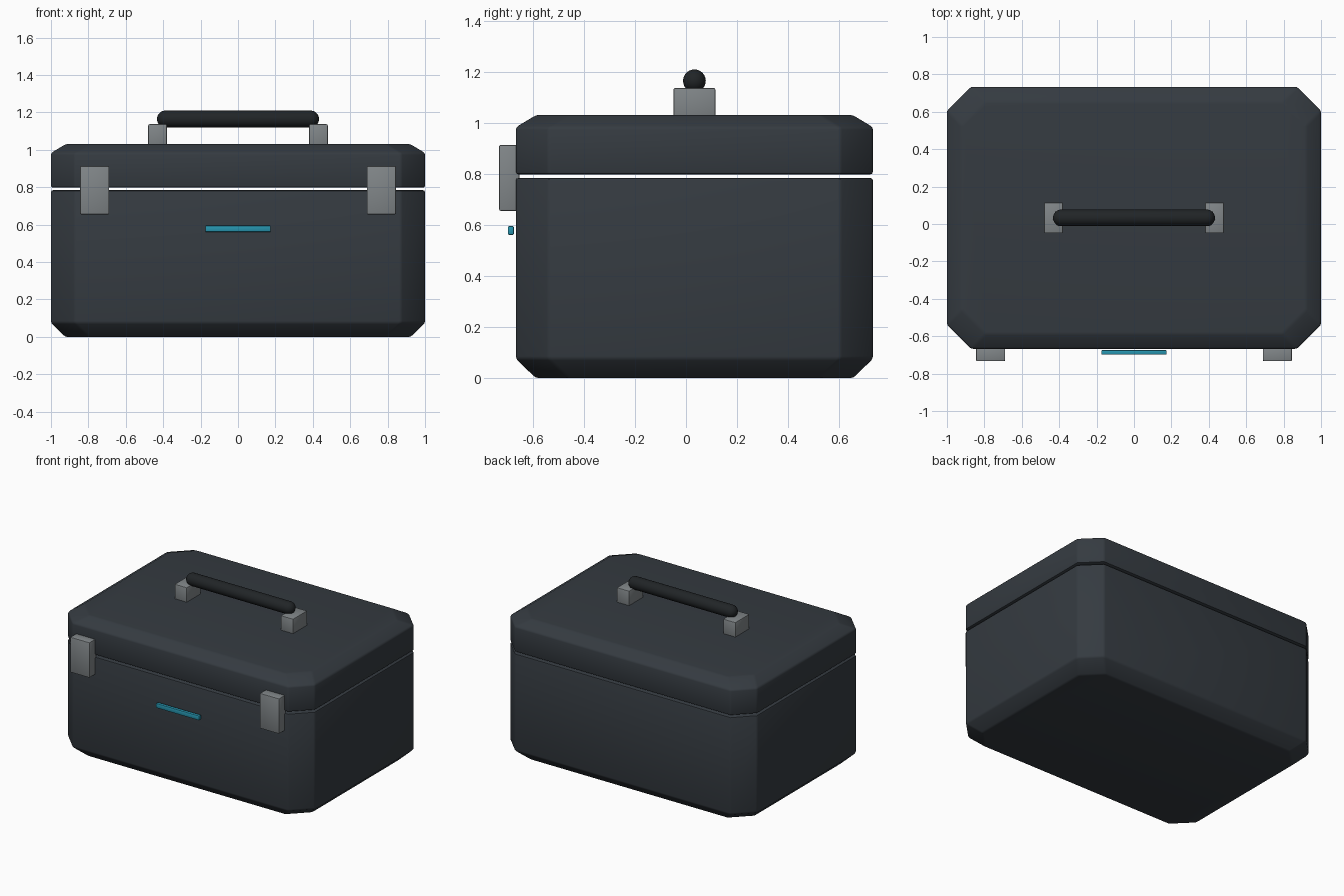
import bpy, bmesh, math
from mathutils import Matrix, Vector

if "Cube" in bpy.data.objects:
    bpy.data.objects.remove(bpy.data.objects["Cube"])

CY = 0.033  # depth centre of the case


def material(name, rgb):
    m = bpy.data.materials.new(name)
    m.diffuse_color = (*rgb, 1)
    m.use_nodes = True
    m.node_tree.nodes["Principled BSDF"].inputs["Base Color"].default_value = m.diffuse_color
    return m


shell = material("dark_shell", (0.035, 0.043, 0.052))
grip = material("black_grip", (0.015, 0.018, 0.02))
metal = material("grey_metal", (0.22, 0.24, 0.25))
accent = material("blue_accent", (0.02, 0.30, 0.43))


def finish(name, bm, mat, bevel=0.0, segments=2, angle=30):
    bmesh.ops.recalc_face_normals(bm, faces=bm.faces)
    mesh = bpy.data.meshes.new(name)
    bm.to_mesh(mesh)
    bm.free()
    mesh.materials.append(mat)
    ob = bpy.data.objects.new(name, mesh)
    bpy.context.collection.objects.link(ob)
    bpy.ops.object.select_all(action='DESELECT')
    ob.select_set(True)
    bpy.context.view_layer.objects.active = ob
    if bevel:
        mod = ob.modifiers.new("soft_edges", 'BEVEL')
        mod.width = bevel
        mod.segments = segments
        mod.limit_method = 'ANGLE'
        mod.angle_limit = math.radians(20)
        bpy.ops.object.modifier_apply(modifier=mod.name)
    bpy.ops.object.shade_smooth_by_angle(angle=math.radians(angle))
    return ob


def box(name, lo, hi, mat, bevel):
    lo, hi = Vector(lo), Vector(hi)
    bm = bmesh.new()
    bmesh.ops.create_cube(bm, size=1, matrix=Matrix.Translation((lo + hi) / 2)
                          @ Matrix.Diagonal((*(hi - lo), 1)))
    return finish(name, bm, mat, bevel)


def octagon_shell(name, rings):
    """Closed solid lofted through corner-cut rectangles (z, inset)."""
    bm = bmesh.new()
    loops = []
    for z, inset in rings:
        x, y, c = 1 - inset, 0.7 - inset, 0.128
        pts = [(x, y - c), (x - c, y), (c - x, y), (-x, y - c),
               (-x, c - y), (c - x, -y), (x - c, -y), (x, c - y)]
        loops.append([bm.verts.new((px, py + CY, z)) for px, py in pts])
    for a, b in zip(loops, loops[1:]):
        for i in range(8):
            j = (i + 1) % 8
            bm.faces.new((a[i], a[j], b[j], b[i]))
    bm.faces.new(loops[0])
    bm.faces.new(loops[-1])
    return finish(name, bm, shell, 0.01)


# case body and lid, with a thin open seam between them
octagon_shell("case_body", [(0, 0.077), (0.075, 0), (0.784, 0)])
octagon_shell("case_lid", [(0.798, 0), (0.983, 0), (1.031, 0.08)])

# front latches and handle posts, mirrored left and right
for side, s in (("left", -1), ("right", 1)):
    x = s * 0.767
    box(f"latch_{side}", (x - 0.078, -0.733, 0.655), (x + 0.078, -0.653, 0.913), metal, 0.006)
    x = s * 0.43
    box(f"handle_post_{side}", (x - 0.05, CY - 0.082, 1.01), (x + 0.05, CY + 0.082, 1.137), metal, 0.006)

# blue accent strip
box("accent_strip", (-0.175, -0.699, 0.561), (0.175, -0.675, 0.595), accent, 0.005)

# rounded handle bar: a sphere split apart into a capsule along x
r, half = 0.045, 0.433
bm = bmesh.new()
bmesh.ops.create_uvsphere(bm, u_segments=24, v_segments=13, radius=r)
for v in bm.verts:
    v.co.z += math.copysign(half - r, v.co.z)
bmesh.ops.transform(bm, verts=bm.verts, matrix=Matrix.Translation((0, CY, 1.165))
                    @ Matrix.Rotation(math.pi / 2, 4, 'Y'))
finish("handle_bar", bm, grip, angle=40)
